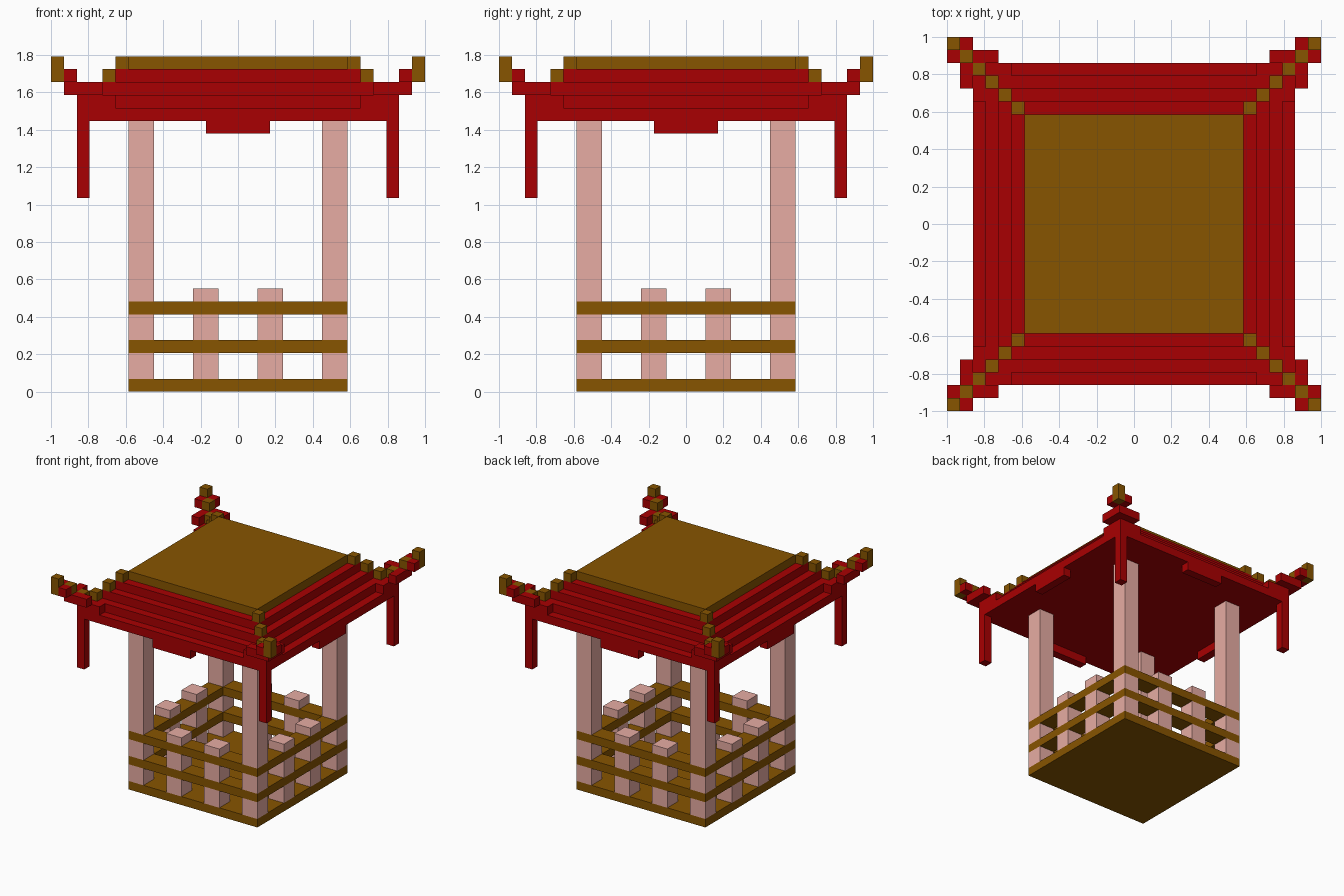
import bpy
import bmesh
import math
from mathutils import Matrix, Vector

if "Cube" in bpy.data.objects:
    bpy.data.objects.remove(bpy.data.objects["Cube"])

U = 2 / 29  # one block of the model's grid


def material(name, rgb):
    m = bpy.data.materials.new(name)
    m.diffuse_color = (*rgb, 1)
    m.use_nodes = True
    m.node_tree.nodes["Principled BSDF"].inputs["Base Color"].default_value = m.diffuse_color
    return m


BROWN = material("brown wood", (0.242, 0.089, 0.0))
RED = material("red lacquer", (0.397, 0.0, 0.0005))
PINK = material("pale pink wood", (0.80, 0.413, 0.366))


def part(name, mat, boxes, turns=1):
    """Boxes (x0, x1, y0, y1, z0, z1) in blocks, repeated by quarter turns."""
    bm = bmesh.new()
    for x0, x1, y0, y1, z0, z1 in boxes:
        size = Matrix.Diagonal((x1 - x0, y1 - y0, z1 - z0, 1))
        mid = Matrix.Translation(Vector((x0 + x1, y0 + y1, z0 + z1)) / 2)
        for k in range(turns):
            turn = Matrix.Rotation(k * math.pi / 2, 4, 'Z')
            bmesh.ops.create_cube(bm, size=1, matrix=Matrix.Scale(U, 4) @ turn @ mid @ size)
    mesh = bpy.data.meshes.new(name)
    bm.to_mesh(mesh)
    bm.free()
    mesh.materials.append(mat)
    bpy.context.collection.objects.link(bpy.data.objects.new(name, mesh))


def slab(r, z0, z1):
    return (-r, r, -r, r, z0, z1)


# floor and railings
part("floor", BROWN, [slab(8.5, 0, 1)])
for name, z in (("lower_rail", 3), ("upper_rail", 6)):
    part(name, BROWN, [(-8.5, 6.5, -8.5, -6.5, z, z + 1)], 4)

# posts, standing between and above the rails
gaps = [(1, 3), (4, 6)]
part("corner_posts", PINK,
     [(-8.5, -6.5, -8.5, -6.5, a, b) for a, b in gaps + [(7, 21)]], 4)
part("railing_posts", PINK,
     [(x, x + 2, -8.5, -6.5, a, b) for x in (-3.5, 1.5) for a, b in gaps + [(7, 8)]], 4)

# stepped roof
part("roof_tiers", RED, [slab(r, z, z + 1) for r, z in
                         ((12.5, 21), (11.5, 22), (10.5, 23), (9.5, 24))])
part("roof_cap", BROWN, [slab(8.5, 25, 26)])

# eaves: raised corner pads, upturned tips, hanging drops and centre valances
part("eave_corners", RED, [
    (9.5, 12.5, -12.5, -11.5, 22, 23), (11.5, 12.5, -11.5, -9.5, 22, 23),
    (10.5, 13.5, -13.5, -12.5, 23, 24), (12.5, 13.5, -12.5, -10.5, 23, 24),
    (12.5, 13.5, -14.5, -13.5, 24, 25), (13.5, 14.5, -13.5, -12.5, 24, 25)], 4)
part("corner_drops", RED, [(11.5, 12.5, -12.5, -11.5, 15, 21)], 4)
part("valances", RED, [(-2.5, 2.5, -12.5, -11.5, 20, 21)], 4)

# brown ridge blocks running down each hip and up to the tip
ridge = ((8.5, 25, 26), (9.5, 24, 25), (10.5, 23.01, 24),
         (11.5, 23, 24), (12.5, 24, 25), (13.5, 24, 26))
ridge = [(r, int(a), b) for r, a, b in ridge]
part("hip_ridges", BROWN, [(r, r + 1, -r - 1, -r, a, b) for r, a, b in ridge], 4)
